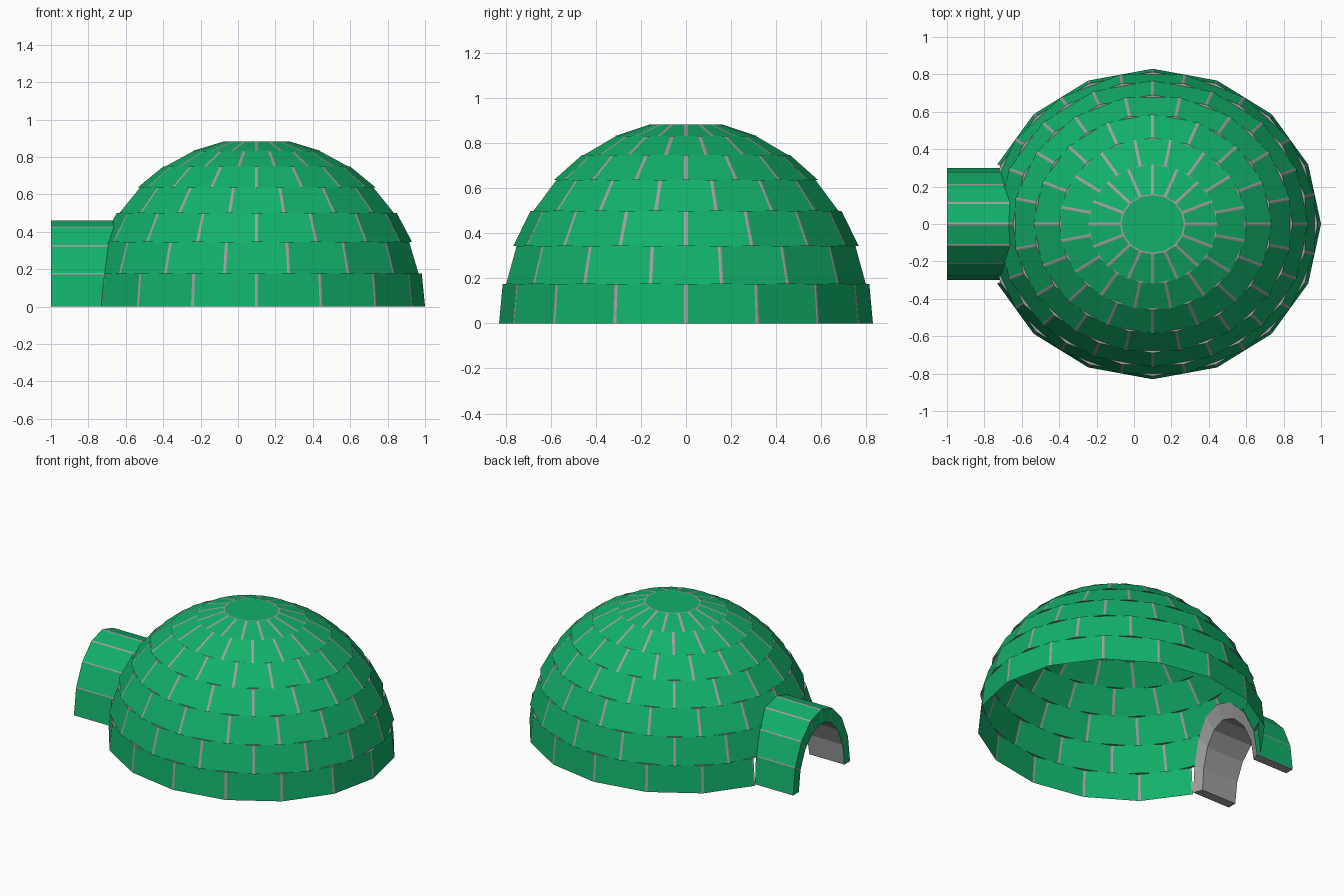
import bpy, bmesh, math
from mathutils import Vector

if "Cube" in bpy.data.objects:
    bpy.data.objects.remove(bpy.data.objects["Cube"])

CX, RX, RY, RZ = 0.1, 0.9, 0.83, 0.9      # dome centre and radii
N, STEP = 16, math.radians(11.25)         # blocks per row, half-block angle
TW, TH = 0.30, 0.46                       # tunnel half width and height


def material(name, rgb):
    m = bpy.data.materials.new(name)
    m.diffuse_color = (*rgb, 1)
    m.use_nodes = True
    m.node_tree.nodes["Principled BSDF"].inputs["Base Color"].default_value = m.diffuse_color
    return m


GREEN, GRAY = 0, 1
MATS = [material("green_block", (0.006, 0.44, 0.147)),
        material("gray_mortar", (0.36, 0.35, 0.35))]


def face(bm, pts, mat):
    f = bm.faces.new([bm.verts.new(p) for p in pts])
    f.material_index = mat
    return f


def block(bm, a, b, c, d, w):
    """Quad a-b (one long edge) to d-c, with mortar strips of width w along a-d and b-c."""
    def cut(p, q):
        s = (q - p).normalized() * w
        return p + s, q - s
    a1, b1 = cut(a, b)
    d1, c1 = cut(d, c)
    face(bm, (a, a1, d1, d), GRAY)
    face(bm, (a1, b1, c1, d1), GREEN)
    face(bm, (b1, b, c, c1), GRAY)


def finish(bm, name):
    me = bpy.data.meshes.new(name)
    bm.to_mesh(me)
    bm.free()
    for m in MATS:
        me.materials.append(m)
    ob = bpy.data.objects.new(name, me)
    bpy.context.collection.objects.link(ob)
    return ob


def dome_pt(ang, lat, k=1.0):
    r = math.cos(lat) * k
    return Vector((CX + RX * r * math.cos(ang), RY * r * math.sin(ang), RZ * math.sin(lat)))


def arch(scale):
    """Half-ellipse tunnel section, 8 sides, as (y, z)."""
    return [(TW * scale * math.cos(i * math.pi / 8), TH * scale * math.sin(i * math.pi / 8))
            for i in range(9)]


# dome: seven rows of blocks, each turned half a block from the one below
bm = bmesh.new()
for row in range(7):
    lo, hi = row * STEP, (row + 1) * STEP
    for i in range(N):
        a0 = (2 * i + row % 2) * STEP
        a1 = a0 + 2 * STEP
        if row == 0 and i in (7, 8):      # doorway gap
            continue
        block(bm, dome_pt(a0, lo), dome_pt(a1, lo), dome_pt(a1, hi), dome_pt(a0, hi), 0.008)
    # mortar ledges where the turned rows meet
    if row < 6:
        kk = math.cos(STEP) / math.cos(STEP / 2)
        for j in range(2 * N):
            face(bm, (dome_pt((j - .5) * STEP, hi, kk), dome_pt(j * STEP, hi),
                      dome_pt((j + .5) * STEP, hi, kk)), GRAY)
# flat cap with a mortar rim
rim = [dome_pt(2 * i * STEP, 7 * STEP) for i in range(N)]
inner = [dome_pt(2 * i * STEP, 7 * STEP, 0.95) for i in range(N)]
face(bm, inner, GREEN)
for i in range(N):
    j = (i + 1) % N
    face(bm, (rim[i], rim[j], inner[j], inner[i]), GRAY)

# cut the doorway out of the dome along the arch planes
prof = arch(0.82)
planes = []
for (y0, z0), (y1, z1) in zip(prof, prof[1:]):
    planes.append((Vector((0, y0, z0)), Vector((0, z1 - z0, y0 - y1)).normalized()))


def near_door(f):
    c = f.calc_center_median()
    return c.x < -0.4 and c.z < 0.62 and abs(c.y) < 0.6


for co, no in planes:
    fs = [f for f in bm.faces if near_door(f)]
    geom = fs + list({e for f in fs for e in f.edges}) + list({v for f in fs for v in f.verts})
    bmesh.ops.bisect_plane(bm, geom=geom, dist=1e-5, plane_co=co, plane_no=no)
doomed = [f for f in bm.faces if near_door(f) and
          all((f.calc_center_median() - co).dot(no) < 0 for co, no in planes)]
bmesh.ops.delete(bm, geom=doomed, context='FACES')
finish(bm, "dome")

# entrance tunnel: green outside and front, gray lining and feet
bm = bmesh.new()


def tunnel_pts(scale):
    front, back = [], []
    for y, z in arch(scale):
        x = CX - RX * math.sqrt(1 - (y / RY) ** 2 - (z / RZ) ** 2) + 0.02
        front.append(Vector((-1, y, z)))
        back.append(Vector((x, y, z)))
    return front, back


of, ob_ = tunnel_pts(1.0)
nf, nb = tunnel_pts(0.8)
for i in range(8):
    block(bm, of[i], of[i + 1], ob_[i + 1], ob_[i], 0.008 if i in (3, 4) else 0.004)
    block(bm, of[i + 1], of[i], nf[i], nf[i + 1], 0.004)
    face(bm, (nf[i + 1], nf[i], nb[i], nb[i + 1]), GRAY)
    face(bm, (ob_[i], ob_[i + 1], nb[i + 1], nb[i]), GRAY)
for i in (0, 8):
    pts = (of[i], ob_[i], nb[i], nf[i])
    face(bm, pts if i == 0 else pts[::-1], GRAY)
finish(bm, "entrance_tunnel")
